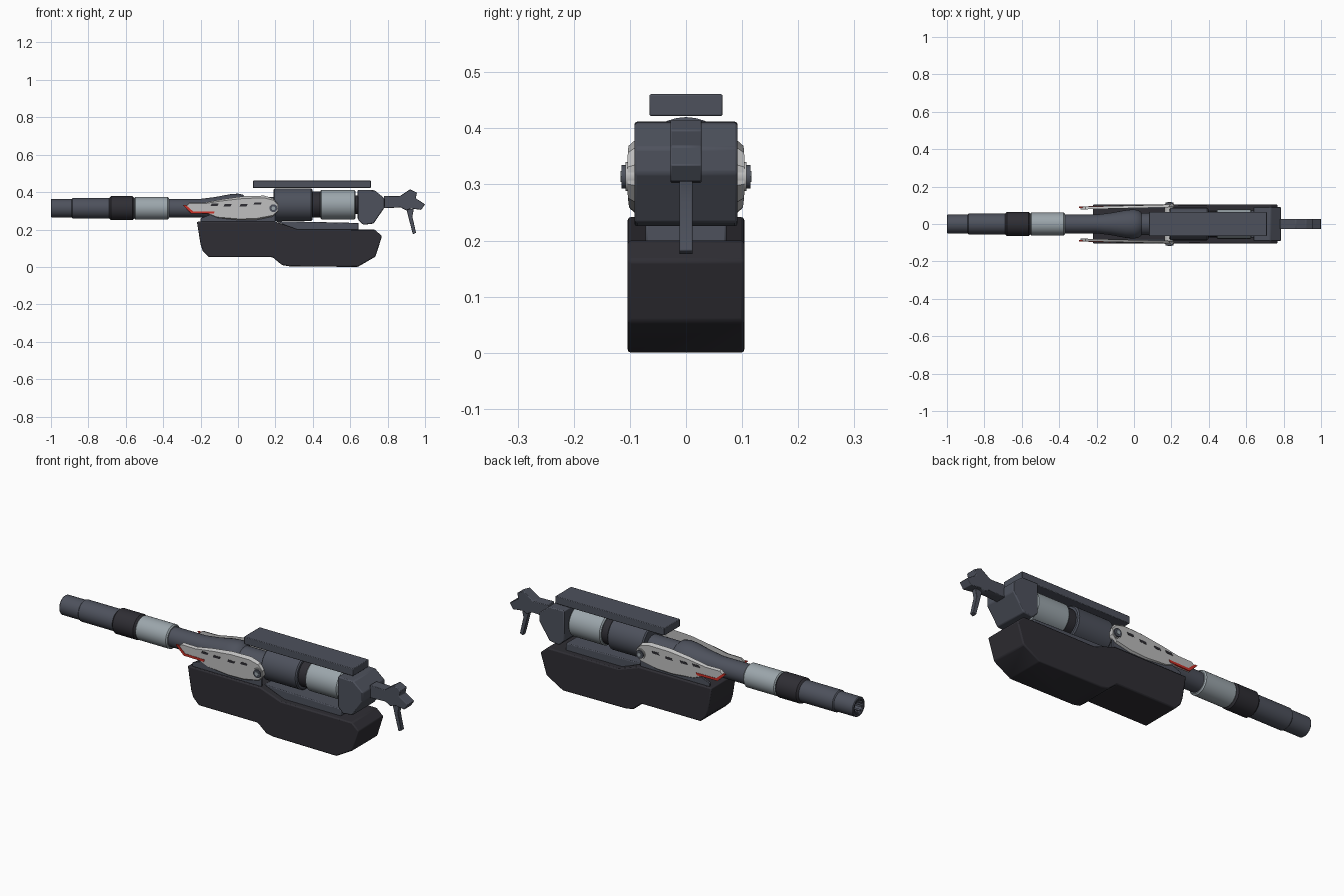
import bpy, bmesh, math
from mathutils import Matrix, Vector

if "Cube" in bpy.data.objects:
    bpy.data.objects.remove(bpy.data.objects["Cube"])


def material(name, rgb):
    m = bpy.data.materials.new(name)
    m.use_nodes = True
    m.diffuse_color = (*rgb, 1)
    bsdf = m.node_tree.nodes["Principled BSDF"]
    bsdf.inputs["Base Color"].default_value = (*rgb, 1)
    bsdf.inputs["Roughness"].default_value = 0.6
    return m


GRAY = material("slate gray", (0.075, 0.083, 0.108))
DARK = material("charcoal", (0.028, 0.027, 0.034))
STEEL = material("light steel", (0.33, 0.38, 0.41))
SILVER = material("silver plate", (0.52, 0.52, 0.52))
RED = material("red stripe", (0.6, 0.03, 0.02))


def finish(name, bm, mat, bevel=0.0):
    bmesh.ops.recalc_face_normals(bm, faces=bm.faces)
    mesh = bpy.data.meshes.new(name)
    bm.to_mesh(mesh)
    bm.free()
    mesh.materials.append(mat)
    ob = bpy.data.objects.new(name, mesh)
    bpy.context.collection.objects.link(ob)
    if bevel:
        mod = ob.modifiers.new("edge bevel", "BEVEL")
        mod.width, mod.segments = bevel, 2
        mod.limit_method = "ANGLE"
    bpy.ops.object.select_all(action="DESELECT")
    ob.select_set(True)
    bpy.context.view_layer.objects.active = ob
    bpy.ops.object.shade_smooth_by_angle(angle=math.radians(32))
    return ob


def prism(name, outline, y0, y1, mat, bevel=0.0, slant=0.0, taper=1.0):
    """Extrude an x-z outline from y0 to y1; taper squeezes the y1 end in height."""
    bm = bmesh.new()
    zs = [z for _, z in outline]
    mid = (min(zs) + max(zs)) / 2
    loops = []
    for y, k in ((y0, 1.0), (y1, taper)):
        loops.append([bm.verts.new((x, y + slant * (x - 0.2), mid + (z - mid) * k))
                      for x, z in outline])
    bm.faces.new(loops[0])
    bm.faces.new(loops[1][::-1])
    n = len(outline)
    for i in range(n):
        j = (i + 1) % n
        bm.faces.new((loops[0][i], loops[0][j], loops[1][j], loops[1][i]))
    return finish(name, bm, mat, bevel)


def rect(x0, x1, z0, z1):
    return [(x0, z0), (x1, z0), (x1, z1), (x0, z1)]


def lathe(name, profile, zc, mat, segments=32):
    """Revolve (x, radius) points around a lengthwise axis at height zc."""
    bm = bmesh.new()
    rings = []
    for x, r in profile:
        if r == 0:
            rings.append([bm.verts.new((x, 0, zc))] * segments)
            continue
        rings.append([bm.verts.new((x, r * math.cos(a), zc + r * math.sin(a)))
                      for a in (math.tau * i / segments for i in range(segments))])
    for a, b in zip(rings, rings[1:]):
        for i in range(segments):
            j = (i + 1) % segments
            quad = list(dict.fromkeys((a[i], a[j], b[j], b[i])))
            bm.faces.new(quad)
    return finish(name, bm, mat)


def drum(name, x0, x1, r, zc, mat, c=0.006):
    return lathe(name, [(x0, 0), (x0, r - c), (x0 + c, r), (x1 - c, r), (x1, r - c), (x1, 0)], zc, mat)


# Lower housing and tray
prism("lower_housing", [(-0.22, 0.242), (-0.2, 0.12), (-0.188, 0.085), (-0.155, 0.052), (0.185, 0.052),
      (0.235, 0.01), (0.275, 0.003), (0.64, 0.0), (0.735, 0.055), (0.77, 0.165), (0.73, 0.2),
      (0.32, 0.2), (0.2, 0.242)], -0.104, 0.104, DARK, 0.006)
prism("housing_tray", [(0.2, 0.245), (0.32, 0.195), (0.645, 0.195), (0.645, 0.235)],
      -0.072, 0.072, GRAY, 0.004)

# Barrel from muzzle to receiver
BZ = 0.314
lathe("muzzle", [(-0.9, 0), (-0.9, 0.036), (-0.997, 0.036), (-1.0, 0.039), (-1.0, 0.047),
      (-0.996, 0.05), (-0.885, 0.05), (-0.885, 0)], BZ, GRAY)
lathe("muzzle_bore", [(-0.91, 0.034), (-0.91, 0)], BZ, DARK)
bm = bmesh.new()
for i in range(10):
    place = (Matrix.Translation((-0.96, 0, BZ)) @ Matrix.Rotation(math.tau * i / 10, 4, "X")
             @ Matrix.Translation((0, 0, 0.033)) @ Matrix.Diagonal((0.07, 0.009, 0.008, 1)))
    bmesh.ops.create_cube(bm, size=1, matrix=place)
finish("muzzle_teeth", bm, GRAY)
drum("front_barrel", -0.89, -0.68, 0.055, BZ, GRAY)
drum("barrel_grip_band", -0.69, -0.553, 0.064, BZ, DARK, 0.01)
drum("barrel_steel_sleeve", -0.555, -0.37, 0.061, BZ, STEEL)
lathe("barrel_cone", [(-0.38, 0), (-0.38, 0.05), (-0.2, 0.05), (-0.12, 0.06), (-0.04, 0.075),
      (0.0, 0.078), (0.025, 0.073), (0.04, 0.06), (0.04, 0)], BZ, GRAY)
drum("receiver_core", 0.03, 0.2, 0.06, BZ, GRAY)

# Receiver drums
RZ = 0.333
drum("receiver_drum", 0.19, 0.397, 0.087, RZ, GRAY)
drum("receiver_neck", 0.39, 0.445, 0.07, RZ, DARK)
drum("receiver_steel_drum", 0.44, 0.628, 0.079, RZ, STEEL)
drum("rear_neck", 0.62, 0.66, 0.05, RZ, DARK)

# Rear block and top rail
prism("rear_block", [(0.64, 0.412), (0.73, 0.41), (0.785, 0.365), (0.785, 0.32), (0.725, 0.232),
      (0.67, 0.225), (0.64, 0.255)], -0.092, 0.092, GRAY, 0.005)
prism("top_rail", rect(0.08, 0.71, 0.422, 0.461), -0.065, 0.065, GRAY, 0.003)

# Rear handle and trigger lever
prism("handle", [(0.78, 0.38), (0.865, 0.378), (0.92, 0.415), (0.957, 0.397), (0.95, 0.367),
      (1.0, 0.335), (0.98, 0.305), (0.925, 0.312), (0.9, 0.302), (0.87, 0.318), (0.78, 0.314)],
      -0.028, 0.028, GRAY, 0.003)
prism("trigger_lever", [(0.9, 0.31), (0.94, 0.31), (0.932, 0.27), (0.952, 0.182), (0.935, 0.175),
      (0.912, 0.262)], -0.012, 0.012, GRAY, 0.002)

# Side plates with slots, stripe, bracket and pivot bolt
PLATE = [(-0.285, 0.322), (-0.26, 0.344), (-0.18, 0.344), (-0.085, 0.362), (0.03, 0.378), (0.14, 0.381),
         (0.19, 0.366), (0.214, 0.335), (0.214, 0.298), (0.187, 0.268), (0.1, 0.248), (0.01, 0.244),
         (-0.11, 0.256), (-0.165, 0.283), (-0.255, 0.287)]
STRIPE = [(-0.295, 0.33), (-0.278, 0.33), (-0.24, 0.297), (-0.125, 0.297), (-0.13, 0.285), (-0.248, 0.285)]
SLOTS = [(-0.125, 0.332), (-0.055, 0.33), (0.03, 0.33), (0.105, 0.339)]
for s, side in ((-1, "right"), (1, "left")):
    slant = 0.025 * s
    prism(side + "_side_plate", PLATE, s * 0.09, s * 0.104, SILVER, 0, slant, 0.82)
    prism(side + "_red_stripe", STRIPE, s * 0.098, s * 0.106, RED, 0, slant)
    prism(side + "_bracket", [(-0.2, 0.24), (0.2, 0.24), (0.2, 0.3), (-0.1, 0.3), (-0.2, 0.26)],
          s * 0.08, s * 0.092, GRAY, 0.002)
    for i, (x, z) in enumerate(SLOTS):
        prism(f"{side}_slot_{i + 1}", [(x - 0.022, z - 0.006), (x + 0.016, z - 0.006),
              (x + 0.022, z + 0.006), (x - 0.016, z + 0.006)], s * 0.1, s * 0.1052, DARK, 0, slant)
    for part, r, y, mat, n in (("washer", 0.026, 0.108, SILVER, 24), ("bolt", 0.021, 0.115, GRAY, 24),
                               ("bolt_cap", 0.011, 0.117, STEEL, 6)):
        disc = [(0.189 + r * math.cos(math.tau * k / n), BZ + r * math.sin(math.tau * k / n))
                for k in range(n)]
        prism(f"{side}_pivot_{part}", disc, s * 0.06, s * y, mat)
